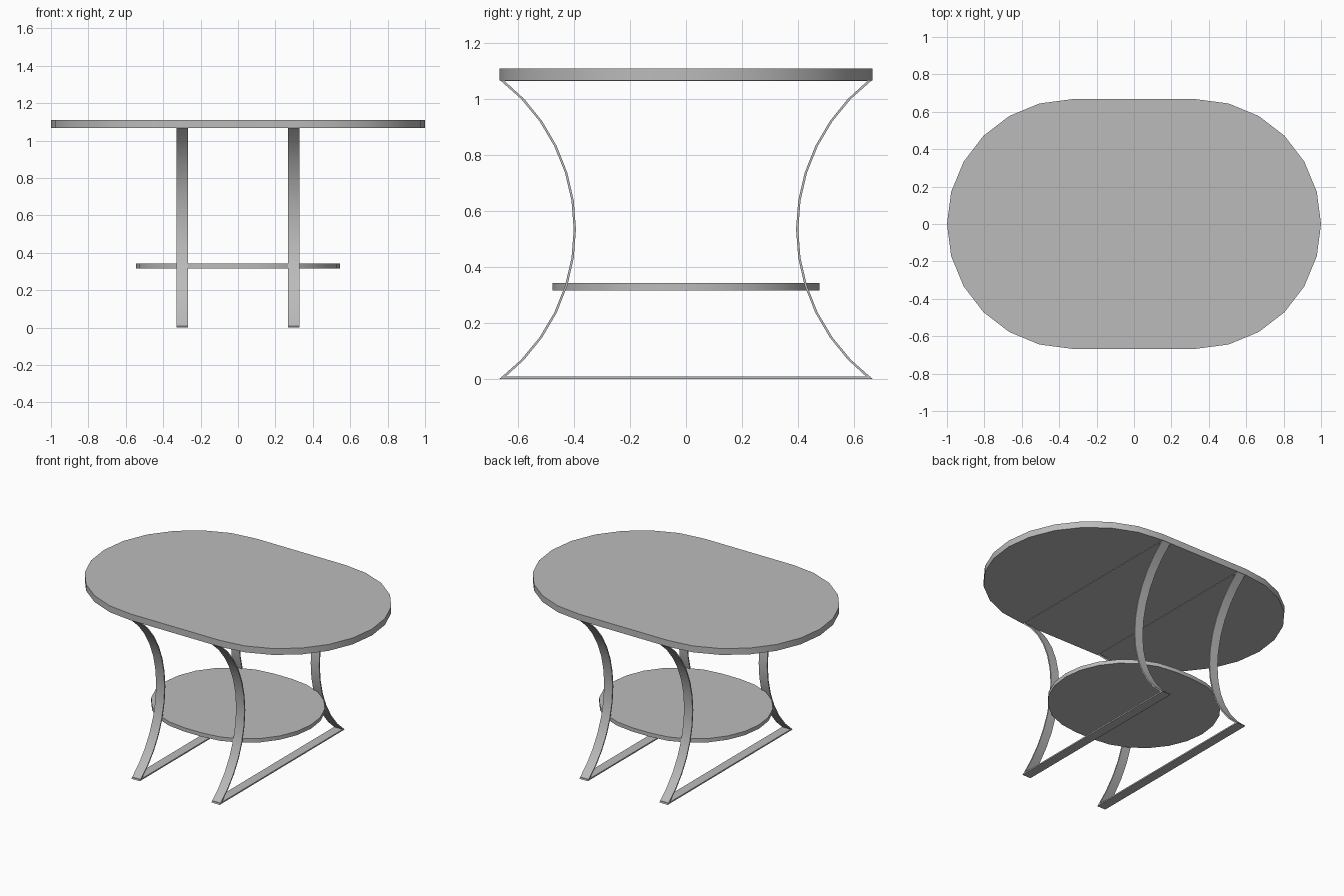
import bpy
import bmesh
from math import sin, cos, asin, pi, radians, sqrt
from mathutils import Vector

cube = bpy.data.objects.get("Cube")
if cube:
    bpy.data.objects.remove(cube)

grey = bpy.data.materials.new("plain grey")
grey.use_nodes = True
grey.diffuse_color = (0.5, 0.5, 0.5, 1)
grey.node_tree.nodes["Principled BSDF"].inputs["Base Color"].default_value = grey.diffuse_color


def prism(name, outline, sweep):
    """Extrude a closed outline along a sweep vector."""
    bm = bmesh.new()
    face = bm.faces.new([bm.verts.new(p) for p in outline])
    new = bmesh.ops.extrude_face_region(bm, geom=[face], use_keep_orig=True)["geom"]
    bmesh.ops.translate(bm, vec=Vector(sweep),
                        verts=[g for g in new if isinstance(g, bmesh.types.BMVert)])
    bmesh.ops.recalc_face_normals(bm, faces=bm.faces)
    mesh = bpy.data.meshes.new(name)
    bm.to_mesh(mesh)
    bm.free()
    mesh.materials.append(grey)
    obj = bpy.data.objects.new(name, mesh)
    bpy.context.collection.objects.link(obj)
    bpy.ops.object.select_all(action="DESELECT")
    obj.select_set(True)
    bpy.context.view_layer.objects.active = obj
    bpy.ops.object.shade_smooth_by_angle(angle=radians(30))
    return obj


def rounded_board(name, half_length, radius, z, thickness):
    """Board with two straight sides and half-round ends."""
    offset = half_length - radius
    outline = []
    for side in (1, -1):
        for i in range(13):
            a = -pi / 2 + pi * i / 12
            outline.append((side * (offset + radius * cos(a)), side * radius * sin(a), z))
    return prism(name, outline, (0, 0, thickness))


# Boards
rounded_board("table_top", 1.0, 0.667, 1.068, 0.043)
rounded_board("lower_shelf", 0.545, 0.478, 0.317, 0.026)

# Strap frames: two bowed legs joined by a floor bar and a top bar
HALF = 0.535          # half the frame height
RADIUS = 0.672        # radius of the leg curve
STRAP = 0.008
WIDTH = 0.063
CENTRE = 0.667 + sqrt(RADIUS ** 2 - HALF ** 2)


def leg_arc(x, side, radius):
    reach = asin(HALF / radius)
    angles = [reach * (i / 6 - 1) for i in range(13)]
    return [(x, side * (CENTRE - radius * cos(a)), HALF + radius * sin(a)) for a in angles]


for label, x in (("left", 0.267), ("right", -0.267 - WIDTH)):
    for end, side in (("front", -1), ("back", 1)):
        outline = leg_arc(x, side, RADIUS) + leg_arc(x, side, RADIUS + STRAP)[::-1]
        prism(f"{end}_{label}_leg", outline, (WIDTH, 0, 0))
    for part, low, high, y in (("floor_bar", 0, 0.009, 0.66), ("top_bar", 1.065, 1.072, 0.655)):
        outline = [(x, -y, low), (x, y, low), (x, y, high), (x, -y, high)]
        prism(f"{label}_{part}", outline, (WIDTH, 0, 0))
